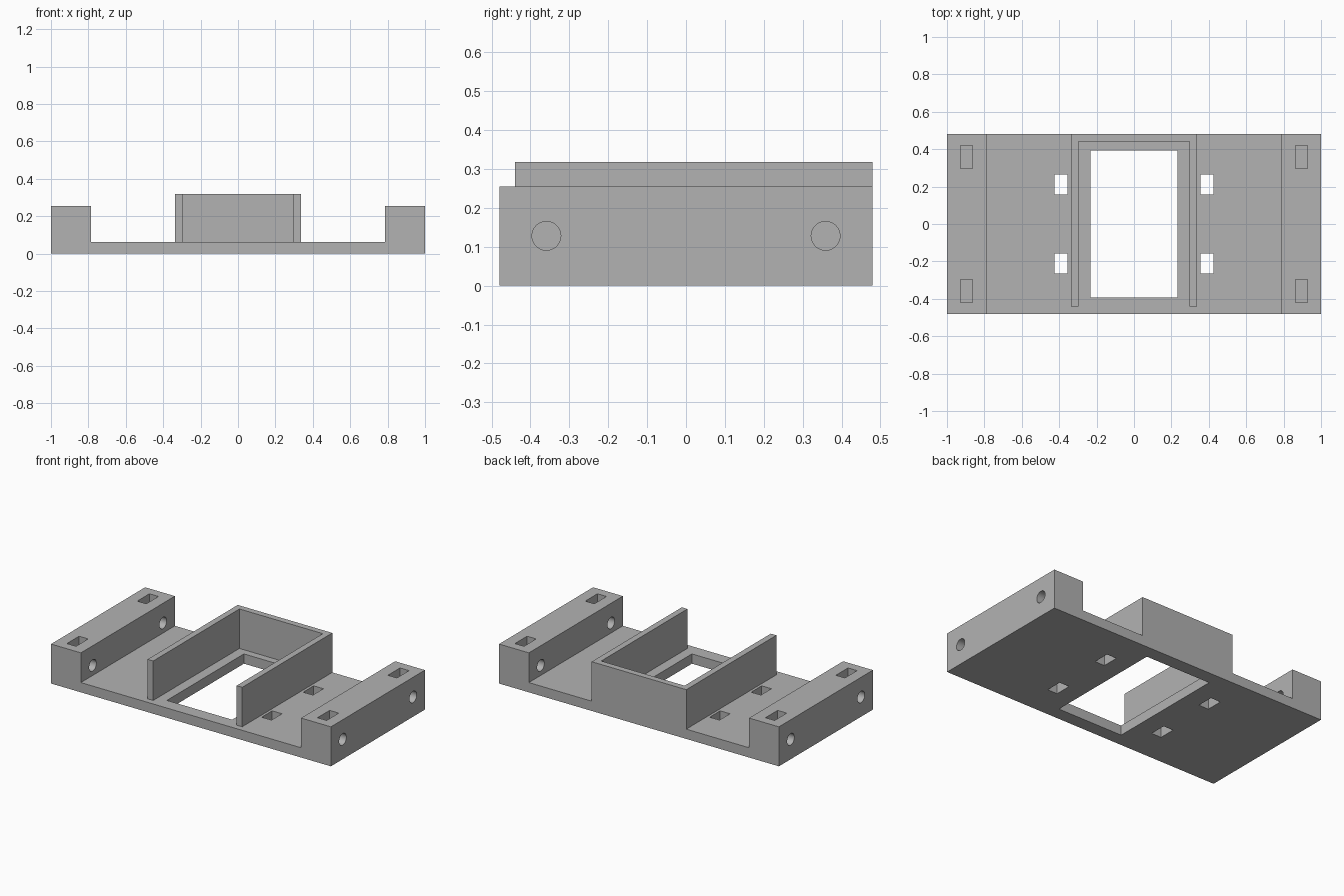
import bpy
import bmesh
from math import pi
from mathutils import Matrix, Vector

if "Cube" in bpy.data.objects:
    bpy.data.objects.remove(bpy.data.objects["Cube"], do_unlink=True)

DEPTH = 0.48      # half depth of the whole bracket
PLATE = 0.063     # plate thickness
RAIL_TOP = 0.255
WALL_TOP = 0.318
RAIL_IN = 0.787   # inner face of each side rail
BOLT_Y, BOLT_Z, BOLT_R = 0.359, 0.128, 0.037

grey = bpy.data.materials.new("plain grey")
grey.use_nodes = True
grey.diffuse_color = (0.448, 0.448, 0.448, 1)
grey.node_tree.nodes["Principled BSDF"].inputs["Base Color"].default_value = grey.diffuse_color


def make_object(name, bm):
    bmesh.ops.recalc_face_normals(bm, faces=bm.faces)
    mesh = bpy.data.meshes.new(name)
    bm.to_mesh(mesh)
    bm.free()
    mesh.materials.append(grey)
    obj = bpy.data.objects.new(name, mesh)
    bpy.context.collection.objects.link(obj)
    return obj


def prism(name, points, along):
    """Extrude a closed outline of 3D points."""
    bm = bmesh.new()
    face = bm.faces.new([bm.verts.new(p) for p in points])
    new = bmesh.ops.extrude_face_region(bm, geom=[face])["geom"]
    moved = [v for v in new if isinstance(v, bmesh.types.BMVert)]
    bmesh.ops.translate(bm, verts=moved, vec=along)
    return make_object(name, bm)


def add_box(bm, low, high):
    low, high = Vector(low), Vector(high)
    size = Matrix.Diagonal((high - low).to_4d())
    size[3][3] = 1
    bmesh.ops.create_cube(bm, size=1, matrix=Matrix.Translation((low + high) / 2) @ size)


def four_boxes(name, x, y, z):
    """The same box mirrored into all four quarters."""
    bm = bmesh.new()
    for sx in (-1, 1):
        for sy in (-1, 1):
            xs, ys = sorted(sx * v for v in x), sorted(sy * v for v in y)
            add_box(bm, (xs[0], ys[0], z[0]), (xs[1], ys[1], z[1]))
    return make_object(name, bm)


def combine(target, other, operation):
    mod = target.modifiers.new(operation.lower(), "BOOLEAN")
    mod.operation = operation
    mod.solver = "EXACT"
    mod.object = other
    bpy.ops.object.select_all(action="DESELECT")
    bpy.context.view_layer.objects.active = target
    target.select_set(True)
    bpy.ops.object.modifier_apply(modifier=mod.name)
    bpy.data.objects.remove(other, do_unlink=True)


# Plate with a raised rail at each side, as one channel profile
half = [(1, 0), (1, RAIL_TOP), (RAIL_IN, RAIL_TOP), (RAIL_IN, PLATE)]
outline = half + [(-x, z) for x, z in reversed(half)]
bracket = prism("mounting_bracket", [(x, -DEPTH, z) for x, z in outline], (0, 2 * DEPTH, 0))

# Three-sided wall, open at the front, rooted in the plate
half = [(0.338, DEPTH), (0.338, -0.44), (0.298, -0.44), (0.298, 0.44)]
outline = half + [(-x, y) for x, y in reversed(half)]
root = PLATE / 2
wall = prism("wall_frame", [(x, y, root) for x, y in outline], (0, 0, WALL_TOP - root))
combine(bracket, wall, "UNION")

# Central window
bm = bmesh.new()
add_box(bm, (-0.233, -0.393, -0.1), (0.233, 0.393, 0.2))
combine(bracket, make_object("window_cutter", bm), "DIFFERENCE")

# Strap slots through the plate
combine(bracket, four_boxes("slot_cutter", (0.355, 0.425), (0.158, 0.265), (-0.1, 0.2)), "DIFFERENCE")

# Nut pockets in the tops of the rails
combine(bracket, four_boxes("pocket_cutter", (0.863, 0.928), (0.297, 0.421), (0.066, 0.4)), "DIFFERENCE")

# Bolt holes across the rails
bm = bmesh.new()
for sx in (-1, 1):
    for sy in (-1, 1):
        place = Matrix.Translation((sx * 0.9, sy * BOLT_Y, BOLT_Z)) @ Matrix.Rotation(pi / 2, 4, "Y")
        bmesh.ops.create_cone(bm, cap_ends=True, segments=48, radius1=BOLT_R,
                              radius2=BOLT_R, depth=0.4, matrix=place)
combine(bracket, make_object("bolt_cutter", bm), "DIFFERENCE")

# Round bores smooth, all other edges sharp
bracket.select_set(True)
bpy.context.view_layer.objects.active = bracket
bpy.ops.object.shade_smooth_by_angle(angle=pi / 6)
